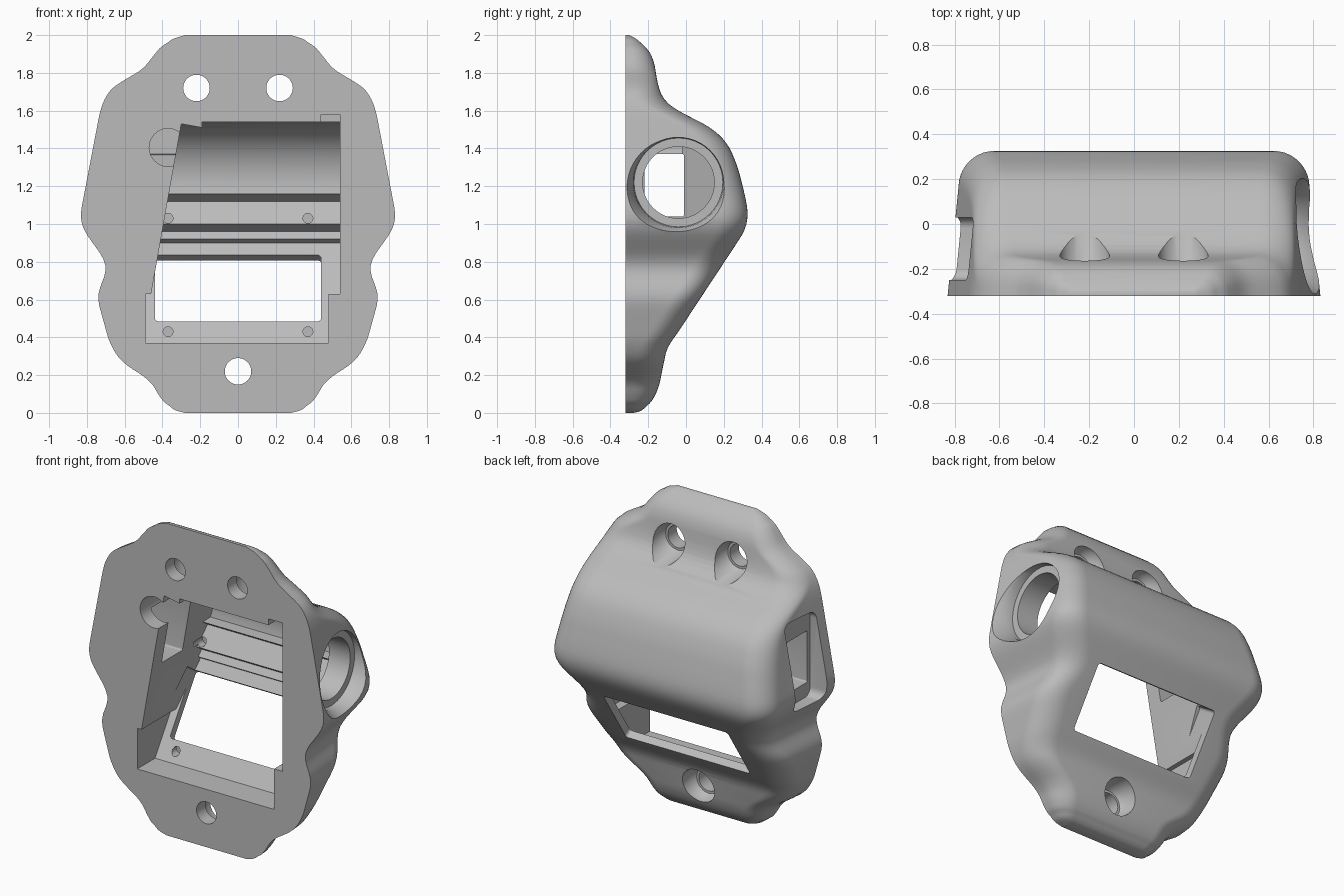
import bpy
import bmesh
from math import sin, cos, pi
from mathutils import Vector, Matrix

cube = bpy.data.objects.get("Cube")
if cube:
    bpy.data.objects.remove(cube, do_unlink=True)

FRONT = -0.32
grey = bpy.data.materials.new("plain grey")
grey.use_nodes = True
GREY = (0.5, 0.5, 0.5, 1)
grey.diffuse_color = GREY
grey.node_tree.nodes["Principled BSDF"].inputs["Base Color"].default_value = GREY


def loft(name, rings):
    """Closed solid through a list of equal-length point rings."""
    bm = bmesh.new()
    loops = [[bm.verts.new(p) for p in ring] for ring in rings]
    n = len(loops[0])
    for a, b in zip(loops, loops[1:]):
        for i in range(n):
            bm.faces.new((a[i], a[(i + 1) % n], b[(i + 1) % n], b[i]))
    bm.faces.new(loops[0][::-1])
    bm.faces.new(loops[-1])
    bmesh.ops.recalc_face_normals(bm, faces=bm.faces)
    mesh = bpy.data.meshes.new(name)
    bm.to_mesh(mesh)
    bm.free()
    mesh.materials.append(grey)
    obj = bpy.data.objects.new(name, mesh)
    bpy.context.collection.objects.link(obj)
    return obj


def prism(name, outline, axis, lo, hi):
    """Extrude an outline along x (points y,z) or along y (points x,z)."""
    def place(p, t):
        return (t, p[0], p[1]) if axis == "x" else (p[0], t, p[1])
    return loft(name, [[place(p, t) for p in outline] for t in (lo, hi)])


def turned(name, axis, centre, stations):
    """Round cutter from (position, radius) stations along an axis."""
    rings = []
    for t, r in stations:
        ring = []
        for i in range(48):
            u = centre[0] + r * cos(i * pi / 24)
            v = centre[1] + r * sin(i * pi / 24)
            ring.append((t, u, v) if axis == "x" else (u, t, v))
        rings.append(ring)
    return loft(name, rings)


def rounded(u0, u1, v0, v1, r):
    """Rounded rectangle outline."""
    pts = []
    for k, (u, v) in enumerate(((u1 - r, v1 - r), (u0 + r, v1 - r), (u0 + r, v0 + r), (u1 - r, v0 + r))):
        for j in range(7):
            a = (k + j / 6) * pi / 2
            pts.append((u + r * cos(a), v + r * sin(a)))
    return pts


def combine(target, tool, operation="DIFFERENCE"):
    mod = target.modifiers.new("cut", "BOOLEAN")
    mod.operation = operation
    mod.solver = "EXACT"
    mod.object = tool
    bpy.context.view_layer.update()
    result = target.evaluated_get(bpy.context.evaluated_depsgraph_get())
    mesh = bpy.data.meshes.new_from_object(result)
    target.modifiers.clear()
    target.data = mesh
    bpy.data.objects.remove(tool, do_unlink=True)


def sample(table, z):
    for (z0, a), (z1, b) in zip(table, table[1:]):
        if z <= z1:
            return a + (b - a) * (z - z0) / (z1 - z0)
    return table[-1][1]


def smooth(table, z):
    """Softened table lookup; the window closes at both ends."""
    h = min(0.04, z, 2 - z)
    return sum(sample(table, z + h * k / 4) for k in range(-4, 5)) / 9


# Half width and back depth of the shell by height
WIDTH = [(0, .28), (.02, .36), (.09, .42), (.17, .46), (.22, .54), (.27, .62), (.37, .68),
         (.55, .73), (.61, .745), (.67, .73), (.75, .695), (.82, .71), (.9, .77), (.98, .825),
         (1.05, .835), (1.6, .73), (1.68, .7), (1.75, .64), (1.78, .56), (1.82, .5),
         (1.89, .45), (1.97, .38), (2, .28)]
DEPTH = [(0, -.28), (.01, -.23), (.05, -.185), (.13, -.145), (.35, -.1), (.4, -.06), (.9, .27),
         (.97, .315), (1.05, .33), (1.14, .315), (1.3, .275), (1.42, .225), (1.5, .15),
         (1.54, .08), (1.6, -.05), (1.65, -.115), (1.72, -.145), (1.8, -.16), (1.87, -.17),
         (1.94, -.21), (1.98, -.26), (2, -.3)]


def section(z):
    w, d = smooth(WIDTH, z), smooth(DEPTH, z)
    r = min(0.16, 0.8 * (d - FRONT))
    side_top = d - r
    inset = 0.1 * (side_top - FRONT)
    half = [(w - inset * k / 4, FRONT + (side_top - FRONT) * k / 4) for k in range(5)]
    half += [(w - inset - r + r * cos(a * pi / 20), side_top + r * sin(a * pi / 20))
             for a in range(1, 11)]
    return [(x, y, z) for x, y in half] + [(-x, y, z) for x, y in reversed(half)]


body = loft("housing_shell", [section(1 - cos(pi * i / 100)) for i in range(101)])

# Main cavity: front opening crossed with a stepped side profile and round top
opening = [(-.49, .37), (.48, .37), (.48, .63), (.54, .63), (.54, 1.56), (-.19, 1.56),
           (-.19, 1.51), (-.3, 1.53), (-.46, .63), (-.49, .63)]
profile = [(-.4, .37), (-.14, .37), (.21, .9), (.18, .92), (.206, .96), (.146, 1.0),
           (.225, 1.12), (.165, 1.16)]
profile += [(-.06 + .31 * cos(a), 1.23 + .31 * sin(a)) for a in [-.22 + i * (pi / 2 + .22) / 20 for i in range(21)]]
profile += [(-.4, 1.54)]
cavity = prism("cavity", opening, "y", -.4, .4)
combine(cavity, prism("cavity_profile", profile, "x", -.6, .6), "INTERSECT")
combine(body, cavity)
combine(body, prism("end_slot", [(.44, 1.4), (.54, 1.4), (.54, 1.58), (.44, 1.58)], "y", -.4, -.08))

# Window cut square to the sloping lower back
window = prism("window", rounded(-.44, .44, -.22, .20, .02), "y", -.16, .16)
window.data.transform(Matrix.Translation(Vector((0, .1, .64))) @ Matrix.Rotation(-.585, 4, "X"))
combine(body, window)

# Round port with stepped, flared seat on the left side
combine(body, turned("port_seat", "x", (-.04, 1.22), [(.69, .235), (.74, .24), (.9, .32)]))
combine(body, turned("port_hole", "x", (-.04, 1.22), [(.5, .19), (.8, .19)]))

# Side pocket and slot on the right side, with round relief behind the front
combine(body, prism("side_pocket", rounded(-.25, .03, .95, 1.5, .05), "x", -.95, -.705))
combine(body, prism("side_slot", rounded(-.22, -.01, 1.04, 1.37, .01), "x", -.8, -.25))
combine(body, turned("relief", "y", (-.37, 1.405), [(-.4, .1), (-.02, .1)]))

# Mounting holes with flared counterbores at the back
for x, z in ((-.22, 1.72), (.22, 1.72), (0, .22)):
    combine(body, turned("bolt_hole", "y", (x, z), [(-.4, .07), (.2, .07)]))
    combine(body, turned("counterbore", "y", (x, z), [(-.23, .085), (-.2, .105), (.1, .135)]))

# Small blind screw holes in the inner ledges
for x in (-.37, .37):
    for z, y in ((.43, -.1), (1.03, .166)):
        combine(body, turned("screw_hole", "y", (x, z), [(y - .06, .026), (y + .04, .026)]))

bpy.context.view_layer.objects.active = body
body.select_set(True)
bpy.ops.object.shade_smooth_by_angle(angle=0.5)
